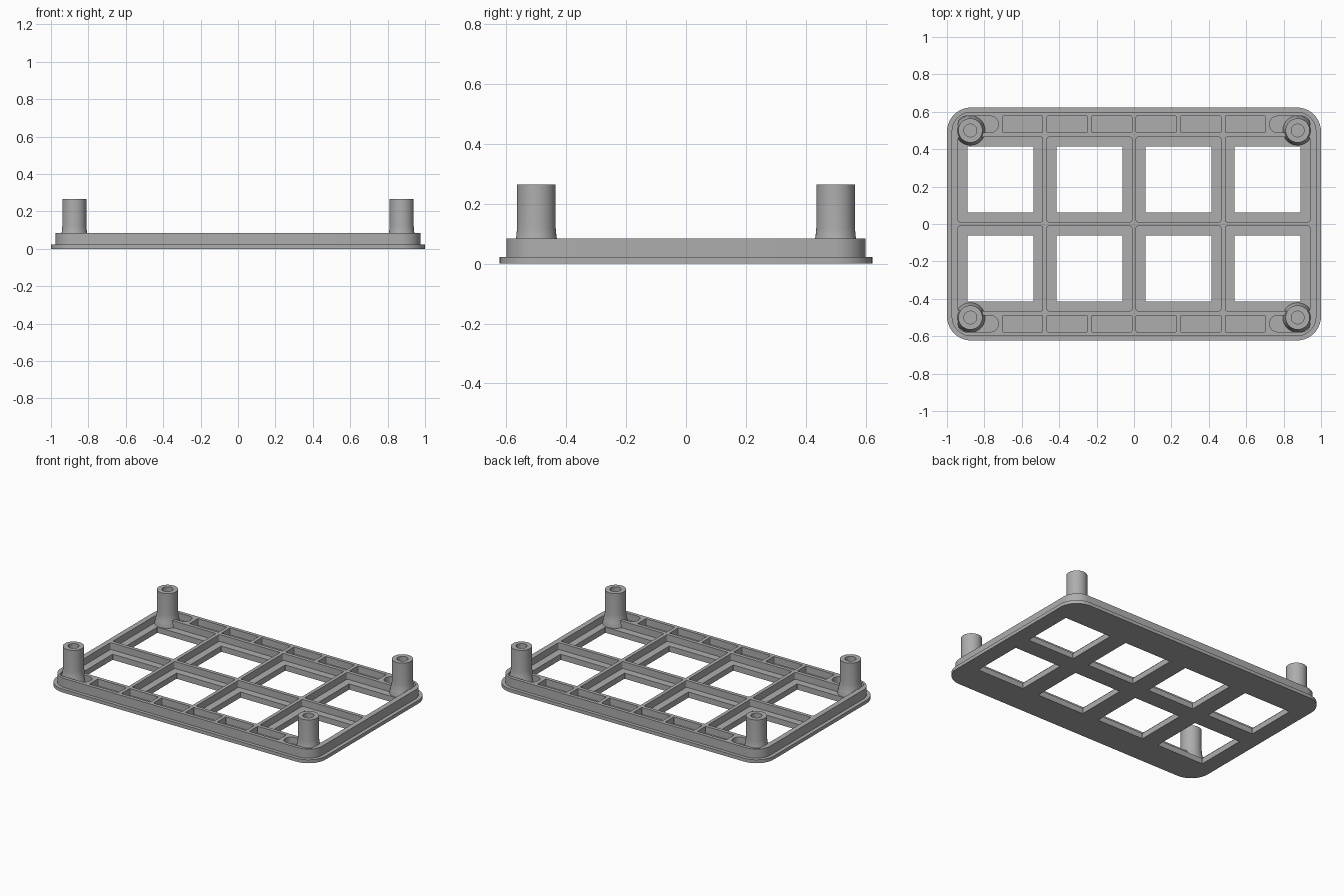
import bpy, bmesh, math
from mathutils import Vector

cube = bpy.data.objects.get("Cube")
if cube:
    bpy.data.objects.remove(cube, do_unlink=True)

grey = bpy.data.materials.new("mid_grey")
grey.use_nodes = True
COLOUR = (0.42, 0.42, 0.42, 1)
grey.diffuse_color = COLOUR
grey.node_tree.nodes["Principled BSDF"].inputs["Base Color"].default_value = COLOUR

PITCH, HOLE, RIB = 0.476, 0.353, 0.024
FLOOR, TOP = 0.038, 0.084


def finish(name, bm):
    bmesh.ops.recalc_face_normals(bm, faces=bm.faces)
    mesh = bpy.data.meshes.new(name)
    bm.to_mesh(mesh)
    bm.free()
    mesh.materials.append(grey)
    obj = bpy.data.objects.new(name, mesh)
    bpy.context.collection.objects.link(obj)
    return obj


def smooth(obj):
    bpy.ops.object.select_all(action='DESELECT')
    obj.select_set(True)
    bpy.context.view_layer.objects.active = obj
    bpy.ops.object.shade_smooth_by_angle(angle=math.radians(35))


def add_slab(bm, x0, x1, y0, y1, z0, z1, radius, steps=10):
    """Upright prism with rounded corners."""
    points = []
    corners = ((x1, y1, -1, -1), (x0, y1, 1, -1), (x0, y0, 1, 1), (x1, y0, -1, 1))
    for i, (x, y, sx, sy) in enumerate(corners):
        for k in range(steps + 1):
            a = math.pi / 2 * (i + k / steps)
            points.append((x + radius * (sx + math.cos(a)),
                           y + radius * (sy + math.sin(a)), z0))
    face = bm.faces.new([bm.verts.new(p) for p in points])
    grown = bmesh.ops.extrude_face_region(bm, geom=[face])["geom"]
    bmesh.ops.translate(bm, vec=Vector((0, 0, z1 - z0)),
                        verts=[g for g in grown if isinstance(g, bmesh.types.BMVert)])


def slab(name, *args):
    bm = bmesh.new()
    add_slab(bm, *args)
    return finish(name, bm)


def boolean(obj, other, operation):
    mod = obj.modifiers.new(operation.lower(), 'BOOLEAN')
    mod.object, mod.operation, mod.solver = other, operation, 'EXACT'
    bpy.context.view_layer.objects.active = obj
    bpy.ops.object.modifier_apply(modifier=mod.name)
    bpy.data.objects.remove(other, do_unlink=True)


# Flange and raised body
plate = slab("key_plate", -1, 1, -0.623, 0.623, 0, 0.023, 0.13)
body = slab("raised_body", -0.975, 0.975, -0.6, 0.6, 0.01, TOP, 0.105)
boolean(plate, body, 'UNION')

# Pockets leave the rim and the ribs standing
bm = bmesh.new()
half = RIB / 2
columns = [(i - 1.5) * PITCH for i in range(4)]
for x in columns:
    x0 = x - PITCH / 2 + half if x > -0.5 else -0.94
    x1 = x + PITCH / 2 - half if x < 0.5 else 0.94
    for y in (-PITCH / 2, PITCH / 2):
        add_slab(bm, x0, x1, y - PITCH / 2 + half, y + PITCH / 2 - half,
                 FLOOR, 0.2, 0.008, 3)
edges = [-0.94] + [i * PITCH / 2 for i in range(-3, 4)] + [0.94]
for i in range(8):
    x0 = edges[i] + (half if i > 0 else 0)
    x1 = edges[i + 1] - (half if i < 7 else 0)
    # the end pockets round off around the posts
    for side in (-1, 1):
        ya, yb = sorted((side * (PITCH + half), side * 0.577))
        add_slab(bm, x0, x1, ya, yb, FLOOR, 0.2,
                 0.04 if i in (0, 7) else 0.004, 4)
boolean(plate, finish("pocket_cutter", bm), 'DIFFERENCE')

# Square switch openings
bm = bmesh.new()
r = HOLE / 2
for x in columns:
    for y in (-PITCH / 2, PITCH / 2):
        add_slab(bm, x - r, x + r, y - r, y + r, -0.1, 0.2, 0.002, 1)
boolean(plate, finish("opening_cutter", bm), 'DIFFERENCE')
smooth(plate)

# Hollow corner posts with flared feet: (radius, height)
PROFILE = [(0, 0.03), (0.08, 0.03), (0.079, 0.045), (0.072, 0.072), (0.067, 0.092),
           (0.0645, 0.12), (0.0645, 0.265), (0.034, 0.265), (0.034, 0.1), (0, 0.1)]
for sx, xname in ((-1, "right"), (1, "left")):
    for sy, yname in ((-1, "front"), (1, "back")):
        bm = bmesh.new()
        verts = [bm.verts.new((rad, 0, z)) for rad, z in PROFILE]
        line = [bm.edges.new(pair) for pair in zip(verts, verts[1:])]
        bmesh.ops.spin(bm, geom=verts + line, cent=(0, 0, 0), axis=(0, 0, 1),
                       angle=math.tau, steps=40, use_duplicate=False)
        bmesh.ops.remove_doubles(bm, verts=bm.verts, dist=0.0001)
        post = finish(f"{yname}_{xname}_post", bm)
        post.location = (sx * 0.875, sy * 0.5, 0)
        smooth(post)
